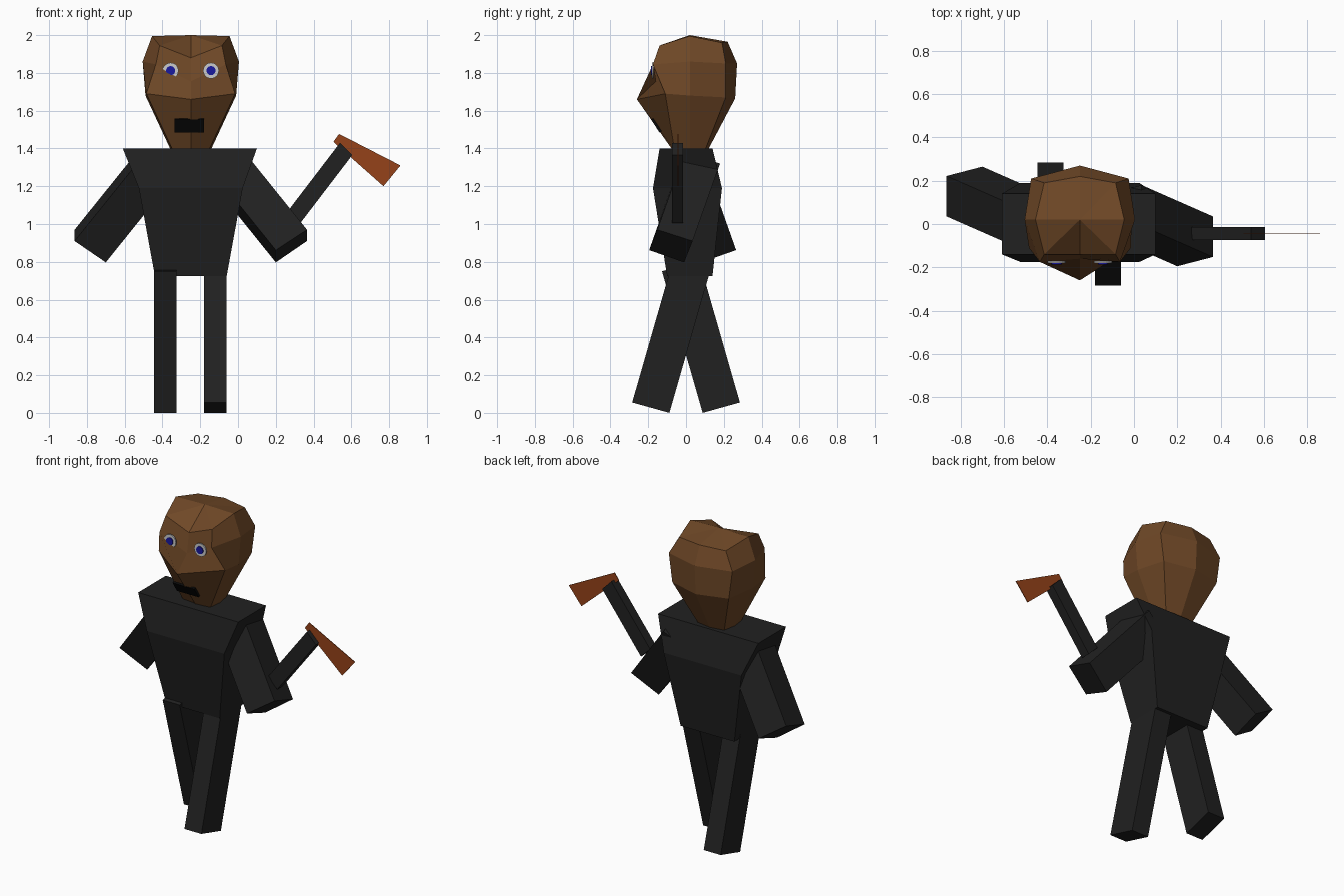
import bpy, bmesh
from math import radians
from mathutils import Vector

if "Cube" in bpy.data.objects:
    bpy.data.objects.remove(bpy.data.objects["Cube"])

CX = -0.25  # body mirror axis


def material(name, rgb):
    m = bpy.data.materials.new(name)
    m.diffuse_color = (*rgb, 1)
    m.use_nodes = True
    m.node_tree.nodes["Principled BSDF"].inputs["Base Color"].default_value = m.diffuse_color
    return m


BLACK = material("black_cloth", (0.015, 0.015, 0.015))
DARK = material("mouth_black", (0.003, 0.003, 0.003))
BROWN = material("brown_skin", (0.16, 0.065, 0.02))
RUST = material("rust_blade", (0.30, 0.055, 0.01))
WHITE = material("eye_white", (0.7, 0.7, 0.7))
BLUE = material("iris_blue", (0.01, 0.01, 0.35))


def loft(name, rings, mat, top=None):
    """Skin equal-length point rings; cap the ends (fan to 'top' if given)."""
    bm = bmesh.new()
    rows = [[bm.verts.new(p) for p in ring] for ring in rings]
    n = len(rows[0])
    for a, b in zip(rows, rows[1:]):
        for i in range(n):
            j = (i + 1) % n
            bm.faces.new((a[i], a[j], b[j], b[i]))
    bm.faces.new(rows[-1])
    if top:
        t = bm.verts.new(top)
        for i in range(n):
            bm.faces.new((rows[0][i], rows[0][(i + 1) % n], t))
    else:
        bm.faces.new(rows[0])
    bmesh.ops.recalc_face_normals(bm, faces=bm.faces)
    me = bpy.data.meshes.new(name)
    bm.to_mesh(me)
    bm.free()
    me.materials.append(mat)
    ob = bpy.data.objects.new(name, me)
    bpy.context.collection.objects.link(ob)
    return ob


def rect(x0, x1, y0, y1, z):
    return [(x0, y0, z), (x1, y0, z), (x1, y1, z), (x0, y1, z)]


def shifted(ring, d):
    return [Vector(p) + Vector(d) for p in ring]


# torso: three rectangles
loft("torso", [rect(-0.61, 0.10, -0.14, 0.14, 1.40),
               rect(-0.525, 0.025, -0.175, 0.19, 1.19),
               rect(-0.44, -0.06, -0.10, 0.14, 0.725)], BLACK)

# legs: one striding forward, one back
for name, x, s in (("front_leg", -0.12, 1), ("back_leg", -0.385, -1)):
    foot = [(x - 0.06, -0.285 * s, 0.055), (x + 0.06, -0.285 * s, 0.055),
            (x + 0.06, -0.088 * s, 0.0), (x - 0.06, -0.088 * s, 0.0)]
    loft(name, [shifted(foot, (0, 0.215 * s, 0.75)), foot], BLACK)

# arms: mirrored, one swung back and one forward
for name, s in (("back_arm", -1), ("front_arm", 1)):
    hand = [(CX + s * dx, 0.035 - s * dy, z) for dx, dy, z in
            ((0.615, 0.187, 0.97), (0.615, 0.0, 0.91),
             (0.45, 0.045, 0.797), (0.45, 0.23, 0.862))]
    loft(name, [shifted(hand, (-0.33 * s, 0.145 * s, 0.41)), hand], BLACK)

# head: eight-sided rings listed as half outlines (dx, y, z), front to back
HALVES = [
    [(0, -0.14, 1.88), (0.165, -0.14, 1.945), (0.205, 0.02, 1.995),
     (0.165, 0.19, 1.96), (0, 0.22, 1.965)],
    [(0, -0.16, 1.755), (0.185, -0.175, 1.845), (0.255, 0.02, 1.86),
     (0.225, 0.21, 1.85), (0, 0.27, 1.85)],
    [(0, -0.26, 1.66), (0.235, -0.11, 1.69), (0.24, 0.02, 1.68),
     (0.20, 0.21, 1.67), (0, 0.26, 1.665)],
    [(0, -0.07, 1.39), (0.095, -0.06, 1.39), (0.105, 0.02, 1.39),
     (0.09, 0.10, 1.39), (0, 0.115, 1.39)],
]
rings = [[(CX + x, y, z) for x, y, z in h] +
         [(CX - x, y, z) for x, y, z in h[3:0:-1]] for h in HALVES]
loft("head", rings, BROWN, top=(CX, 0.02, 2.0))

# mouth: tilted slab along the chin ridge
m0 = [(-0.335, -0.185, 1.553), (-0.18, -0.185, 1.553),
      (-0.18, -0.14, 1.484), (-0.335, -0.14, 1.484)]
loft("mouth", [m0, shifted(m0, (0, 0.012, 0.006))], DARK)

# eyes: stacked discs
for side, x in (("left", CX - 0.107), ("right", CX + 0.107)):
    for part, r, y, mat in (("eye_white", 0.042, -0.176, WHITE),
                            ("iris", 0.024, -0.182, BLUE)):
        bpy.ops.mesh.primitive_cylinder_add(vertices=20, radius=r, depth=0.008,
                                            location=(x, y, 1.812),
                                            rotation=(radians(90), 0, 0))
        ob = bpy.context.object
        ob.name = f"{side}_{part}"
        ob.data.materials.append(mat)

# axe handle, gripped in the forward hand
tip = [(0.54, -0.075, 1.43), (0.605, -0.075, 1.365),
       (0.605, -0.015, 1.365), (0.54, -0.015, 1.43)]
loft("axe_handle", [tip, shifted(tip, (-0.275, 0, -0.36))], BLACK)

# axe blade: thin flared plate
blade = [(0.535, -0.045, 1.477), (0.86, -0.045, 1.31),
         (0.77, -0.045, 1.20), (0.505, -0.045, 1.435)]
loft("axe_blade", [blade, shifted(blade, (0, 0.004, 0))], RUST)
